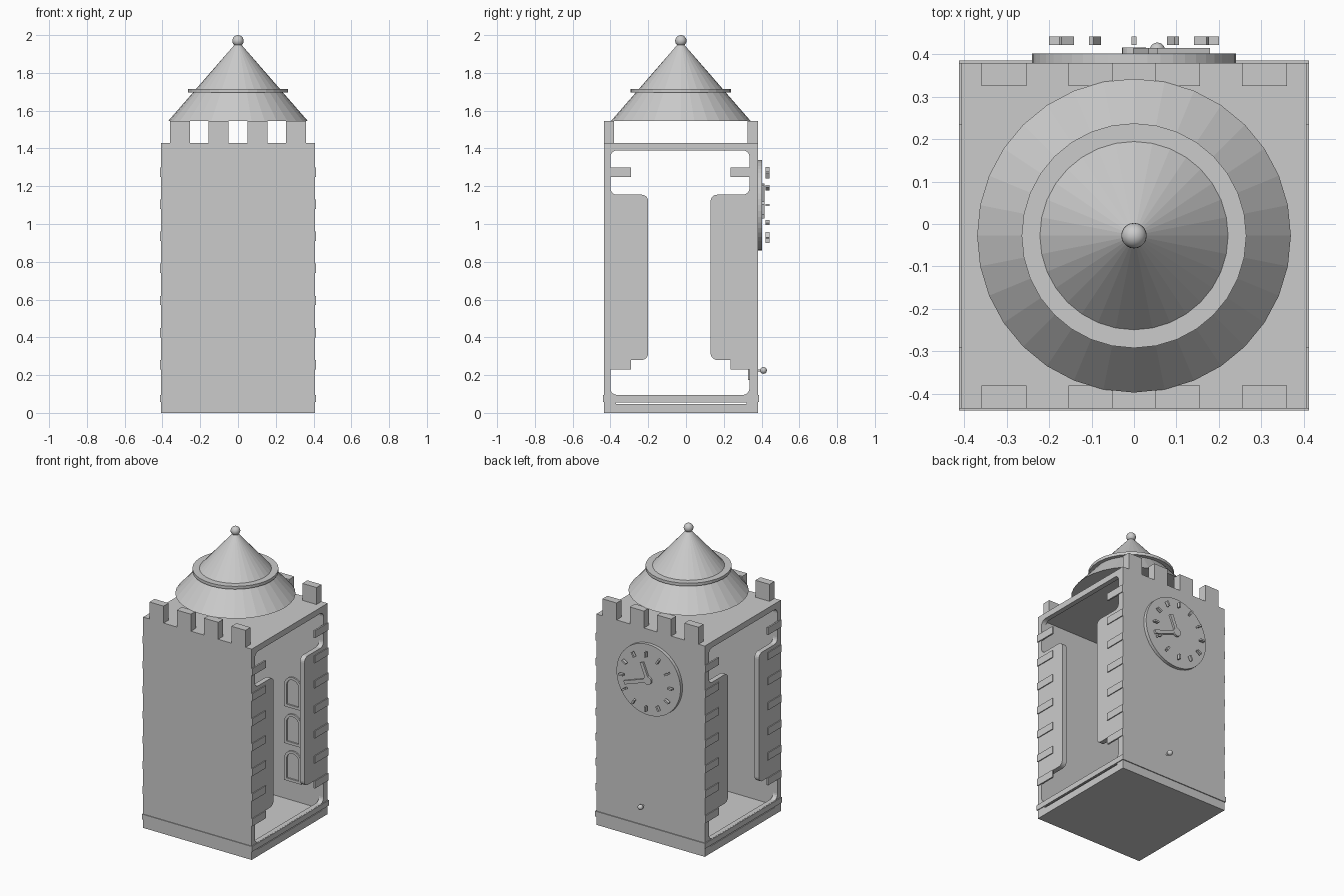
import bpy, bmesh, math
from mathutils import Matrix, Vector

cube = bpy.data.objects.get("Cube")
if cube:
    bpy.data.objects.remove(cube, do_unlink=True)

stone = bpy.data.materials.new("light_grey")
stone.use_nodes = True
grey = (0.6, 0.6, 0.6, 1)
stone.diffuse_color = grey
stone.node_tree.nodes["Principled BSDF"].inputs["Base Color"].default_value = grey


def finish(name, bm):
    bmesh.ops.recalc_face_normals(bm, faces=bm.faces)
    mesh = bpy.data.meshes.new(name)
    bm.to_mesh(mesh)
    bm.free()
    mesh.materials.append(stone)
    obj = bpy.data.objects.new(name, mesh)
    bpy.context.collection.objects.link(obj)
    return obj


def box(name, x, y, z, turn=None):
    """Box from (min, max) spans, optionally transformed by a matrix."""
    bm = bmesh.new()
    bmesh.ops.create_cube(bm, size=1)
    for v in bm.verts:
        v.co = Vector([(a + b) / 2 + c * (b - a) for (a, b), c in zip((x, y, z), v.co)])
    if turn:
        bm.transform(turn)
    return finish(name, bm)


def lathe(name, r1, r2, depth, centre, axis="Z", sides=32):
    bm = bmesh.new()
    bmesh.ops.create_cone(bm, cap_ends=True, segments=sides, radius1=r1, radius2=r2, depth=depth)
    if axis == "Y":
        bm.transform(Matrix.Rotation(math.pi / 2, 4, "X"))
    bm.transform(Matrix.Translation(centre))
    return finish(name, bm)


def ball(name, r, centre):
    bm = bmesh.new()
    bmesh.ops.create_uvsphere(bm, u_segments=20, v_segments=12, radius=r,
                              matrix=Matrix.Translation(centre))
    obj = finish(name, bm)
    for p in obj.data.polygons:
        p.use_smooth = True
    return obj


def prism(name, points, direction, radius=0):
    """Extruded polygon, with optional rounded corners."""
    bm = bmesh.new()
    bm.faces.new([bm.verts.new(p) for p in points])
    if radius:
        bmesh.ops.bevel(bm, geom=bm.verts[:], offset=radius, segments=5,
                        profile=0.5, affect="VERTICES")
    out = bmesh.ops.extrude_face_region(bm, geom=bm.faces[:])
    bmesh.ops.translate(bm, vec=direction,
                        verts=[g for g in out["geom"] if isinstance(g, bmesh.types.BMVert)])
    return finish(name, bm)


def cut(obj, cutter):
    mod = obj.modifiers.new("cut", "BOOLEAN")
    mod.operation, mod.solver, mod.object = "DIFFERENCE", "EXACT", cutter
    bpy.context.view_layer.objects.active = obj
    bpy.ops.object.modifier_apply(modifier=mod.name)
    bpy.data.objects.remove(cutter, do_unlink=True)


HALF, FRONT, BACK = 0.407, -0.435, 0.38
MID = (FRONT + BACK) / 2

# Hollow tower with a side opening that narrows between two shutters
tower = box("tower_body", (-HALF, HALF), (FRONT, BACK), (0, 1.43))
cut(tower, box("room_cutter", (-0.374, 0.374), (-0.402, 0.338), (0.046, 1.395)))
lo, hi, a, b = -0.4, 0.336, -0.2, 0.13
outline = [(lo, 0.095), (hi, 0.095), (hi, 0.28), (b, 0.28), (b, 1.155), (hi, 1.155),
           (hi, 1.39), (lo, 1.39), (lo, 1.155), (a, 1.155), (a, 0.28), (lo, 0.28)]
cut(tower, prism("opening_cutter", [(-0.6, y, z) for y, z in outline], (1.2, 0, 0), 0.035))
cut(tower, box("slit_cutter", (-0.6, 0.6), (-0.37, 0.32), (0.048, 0.056)))

# Plinth band around the base
band = box("plinth_band", (-0.413, 0.413), (FRONT - 0.005, BACK + 0.006), (0.058, 0.094))
cut(band, box("band_cutter", (-0.39, 0.39), (-0.42, 0.36), (0, 0.2)))

# Thin corner stones on the two open sides
for side in (-1, 1):
    for y in ((FRONT, -0.29), (0.235, BACK)):
        for i in range(7):
            z = 0.23 + 0.17 * i
            x = sorted((side * (HALF - 0.005), side * (HALF + 0.006)))
            box("corner_stone", x, y, (z, z + 0.05))

# Battlements at the front and back
for y in ((FRONT, FRONT + 0.054), (BACK - 0.054, BACK)):
    for i in range(4):
        x = -0.307 + 0.205 * i
        box("merlon", (x - 0.053, x + 0.053), y, (1.425, 1.545))

# Conical roof with a collar and finial
lathe("roof_cone", 0.37, 0.0, 0.425, (0, MID, 1.7575))
lathe("roof_collar", 0.265, 0.265, 0.02, (0, MID, 1.705))
ball("finial", 0.03, (0, MID, 1.97))

# Clock on the back wall
CLOCK_Z = 1.1
lathe("clock_face", 0.24, 0.24, 0.024, (0, 0.39, CLOCK_Z), "Y", 48)
for i in range(12):
    turn = (Matrix.Translation((0, 0, CLOCK_Z))
            @ Matrix.Rotation(math.radians(30 * i), 4, "Y"))
    box("hour_marker", (-0.006, 0.006), (0.422, 0.442), (0.167, 0.201), turn)
for name, tip in (("minute_hand", (0.175, -0.06)), ("hour_hand", (0.045, 0.11))):
    turn = (Matrix.Translation((0, 0, CLOCK_Z))
            @ Matrix.Rotation(math.atan2(tip[0], tip[1]), 4, "Y"))
    box(name, (-0.012, 0.012), (0.4, 0.415), (0, math.hypot(*tip)), turn)
lathe("clock_hub", 0.028, 0.028, 0.016, (0, 0.408, CLOCK_Z), "Y", 20)

# Small knob low on the back wall
ball("back_knob", 0.018, (0.055, 0.41, 0.225))
lathe("knob_stem", 0.006, 0.006, 0.03, (0.055, 0.39, 0.225), "Y", 12)


# Arched window frames on the inside of the back wall
def arch(cx, z, r, height, y):
    pts = [(cx - r, y, z), (cx + r, y, z)]
    for i in range(13):
        t = math.pi * i / 12
        pts.append((cx + r * math.cos(t), y, z + height - r + r * math.sin(t)))
    return pts


for cx in (-0.18, 0.18):
    for z in (0.175, 0.425, 0.675):
        frame = prism("window_frame", arch(cx, z, 0.064, 0.21, 0.328), (0, 0.014, 0))
        cut(frame, prism("pane_cutter", arch(cx, z + 0.018, 0.046, 0.174, 0.3), (0, 0.1, 0)))
